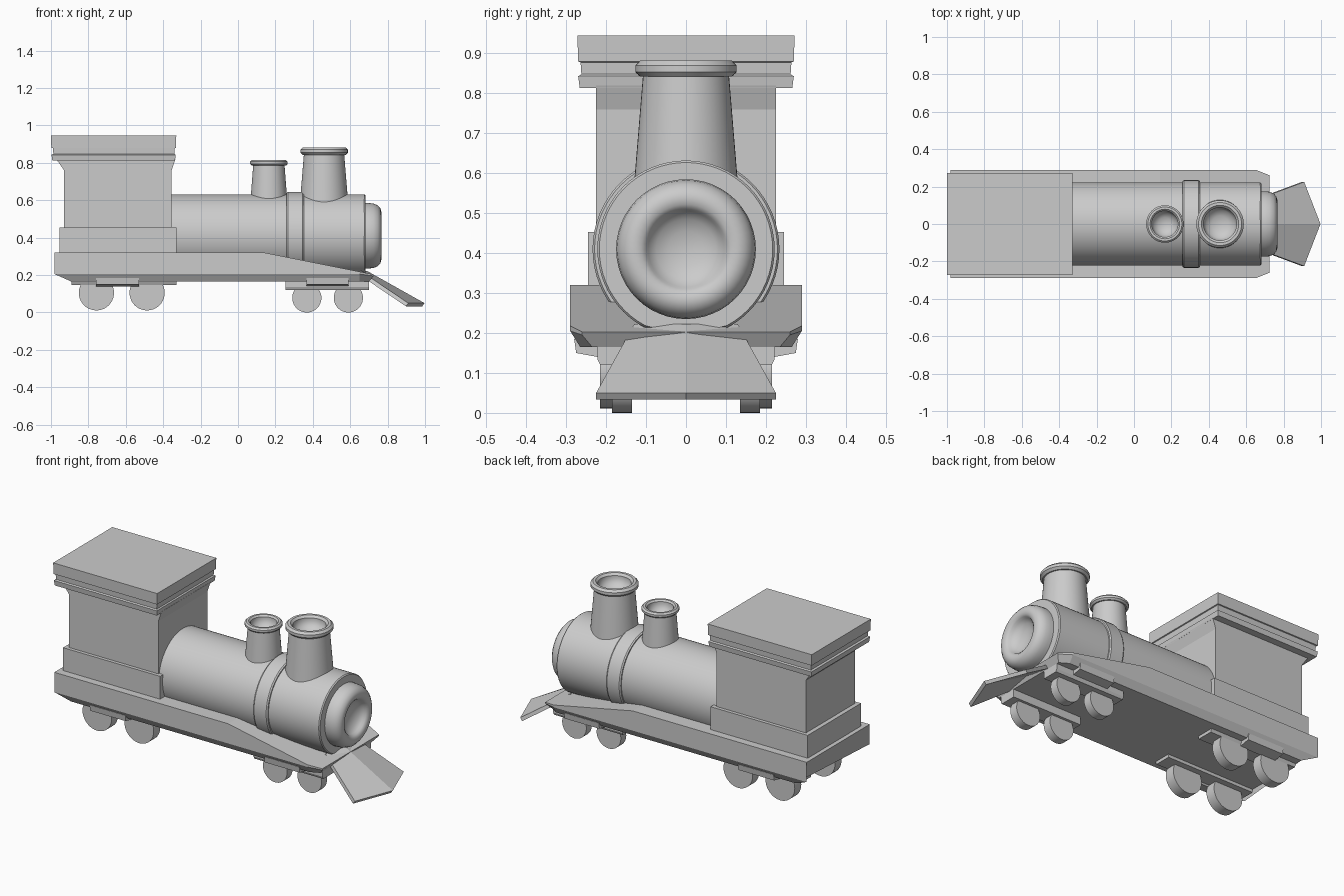
import bpy, bmesh, math
from mathutils import Matrix, Vector

if "Cube" in bpy.data.objects:
    bpy.data.objects.remove(bpy.data.objects["Cube"])


def finish(name, bm, smooth=False):
    bmesh.ops.remove_doubles(bm, verts=bm.verts, dist=1e-5)
    bmesh.ops.recalc_face_normals(bm, faces=bm.faces)
    me = bpy.data.meshes.new(name)
    bm.to_mesh(me)
    bm.free()
    ob = bpy.data.objects.new(name, me)
    bpy.context.collection.objects.link(ob)
    if smooth:
        bpy.context.view_layer.objects.active = ob
        ob.select_set(True)
        bpy.ops.object.shade_smooth_by_angle(angle=math.radians(35))
        ob.select_set(False)
    return ob


def loft(name, rings):
    """Skin closed rings of equal length and cap both ends."""
    bm = bmesh.new()
    vs = [[bm.verts.new(p) for p in r] for r in rings]
    n = len(vs[0])
    for a, b in zip(vs, vs[1:]):
        for i in range(n):
            j = (i + 1) % n
            bm.faces.new((a[i], a[j], b[j], b[i]))
    bm.faces.new(vs[0])
    bm.faces.new(vs[-1])
    return finish(name, bm)


def rect(x0, x1, hw, z):
    return [(x0, -hw, z), (x1, -hw, z), (x1, hw, z), (x0, hw, z)]


def lathe(name, profile, origin, axis='Z', floor=None, steps=48):
    """Spin (radius, height) points; floor flattens the underside."""
    bm = bmesh.new()
    vs = [bm.verts.new((r, 0, h)) for r, h in profile]
    es = [bm.edges.new(p) for p in zip(vs, vs[1:])]
    bmesh.ops.spin(bm, geom=vs + es, cent=(0, 0, 0), axis=(0, 0, 1),
                   angle=math.tau, steps=steps)
    if axis == 'X':
        bm.transform(Matrix.Rotation(math.pi / 2, 4, 'Y'))
    bm.transform(Matrix.Translation(origin))
    if floor is not None:
        for v in bm.verts:
            v.co.z = max(v.co.z, floor)
    return finish(name, bm, True)


# Chassis: bevelled underside, sloping nose
chassis = []
for x, hw, top, mid, xb, hb in ((-.98, .29, .32, .205, -.89, .265),
                                (.14, .29, .32, .205, .14, .265),
                                (.65, .29, .218, .205, .65, .265),
                                (.725, .26, .203, .195, .70, .235)):
    chassis.append([(x, -hw, top), (x, hw, top), (x, hw, mid),
                    (xb, hb, .165), (xb, -hb, .165), (x, -hw, mid)])
loft("chassis", chassis)

# Cab base, flared cab and layered roof
loft("cab_base", [rect(-.955, -.33, .245, .30), rect(-.955, -.33, .245, .453)])
loft("cab", [rect(-.93, -.355, .225, .44), rect(-.93, -.355, .225, .76),
             rect(-.972, -.335, .225, .82)])
loft("roof", [rect(-.993, -.337, .266, .813), rect(-.997, -.333, .27, .843),
              rect(-.987, -.34, .262, .848), rect(-.99, -.338, .264, .878),
              rect(-.998, -.332, .27, .88), rect(-1, -.33, .272, .945)])

# Boiler, band and dished front
AX = .41
lathe("boiler", [(0, -.36), (.222, -.36), (.222, .675), (.217, .681), (0, .681)],
      (0, 0, AX), 'X', .214, 64)
lathe("boiler_band", [(0, .26), (.229, .26), (.234, .267), (.234, .345),
                      (.229, .352), (0, .352)], (0, 0, AX), 'X', .25, 64)
lathe("boiler_front", [(0, .67), (.175, .67), (.175, .70), (.172, .725),
                       (.163, .747), (.147, .761), (.13, .766), (.112, .763),
                       (.10, .754), (.095, .742), (.075, .725), (.045, .712),
                       (0, .707)], (0, 0, AX), 'X')


# Chimneys with rolled rims and dished tops
def chimney(name, x, base, r0, r1, rim, hole, z1, top):
    m = (z1 + top) / 2
    b = (top - z1) * .3
    lathe(name, [(0, base), (r0, base), (r1, z1), (rim - b, z1), (rim, z1 + b),
                 (rim, top - b), (rim - b, top), (hole + b, top), (hole, top - b),
                 (hole, m - .01), (hole * .85, m - .035), (hole * .5, m - .052),
                 (0, m - .058)], (x, 0, 0))


chimney("large_chimney", .46, .55, .132, .108, .127, .088, .842, .882)
chimney("small_chimney", .165, .55, .102, .084, .10, .07, .785, .815)


# Trucks: side plates, axle boxes and wheels
def truck(name, x0, x1, zp, box, wheels, r, zc, y0, y1):
    for side, s in (("left", 1), ("right", -1)):
        tag = name + "_" + side
        loft(tag + "_plate", [[(x, s * y, z) for y, z in
             ((.12, .175), (.12, zp), (.215, zp), (.222, zp + .015), (.222, .175))]
             for x in (x0, x1)])
        loft(tag + "_axle_box", [[(x, s * y, z) for y, z in
             ((.19, .185), (.21, .138), (.275, .15), (.28, .185))] for x in box])
        for i, x in enumerate(wheels):
            bm = bmesh.new()
            bmesh.ops.create_cone(bm, cap_ends=True, segments=40, radius1=r,
                                  radius2=r, depth=y1 - y0)
            bm.transform(Matrix.Translation((x, s * (y0 + y1) / 2, zc))
                         @ Matrix.Rotation(math.pi / 2, 4, 'X'))
            finish(f"{tag}_wheel_{i + 1}", bm, True)


truck("rear_truck", -.89, -.33, .147, (-.76, -.53), (-.757, -.486), .094, .105, .155, .215)
truck("front_truck", .255, .70, .12, (.365, .59), (.368, .59), .078, .08, .135, .185)

# Cowcatcher: creased plate with an arrow-shaped lower edge
outer = [(.655, -.13, .222), (.69, 0, .222), (.655, .13, .222),
         (.91, .225, .05), (.997, 0, .05), (.91, -.225, .05)]
bm = bmesh.new()
top = [bm.verts.new(p) for p in outer]
low = [bm.verts.new(Vector(p) - Vector((.012, 0, .017))) for p in outer]
for v in (top, low):
    bm.faces.new((v[0], v[1], v[4], v[5]))
    bm.faces.new((v[1], v[2], v[3], v[4]))
for i in range(6):
    j = (i + 1) % 6
    bm.faces.new((top[i], top[j], low[j], low[i]))
finish("cowcatcher", bm)
# Ground the lowest wheels at z = 0
for ob in bpy.context.collection.objects:
    if "front_truck" in ob.name and "wheel" in ob.name:
        ob.location.z = -.002
